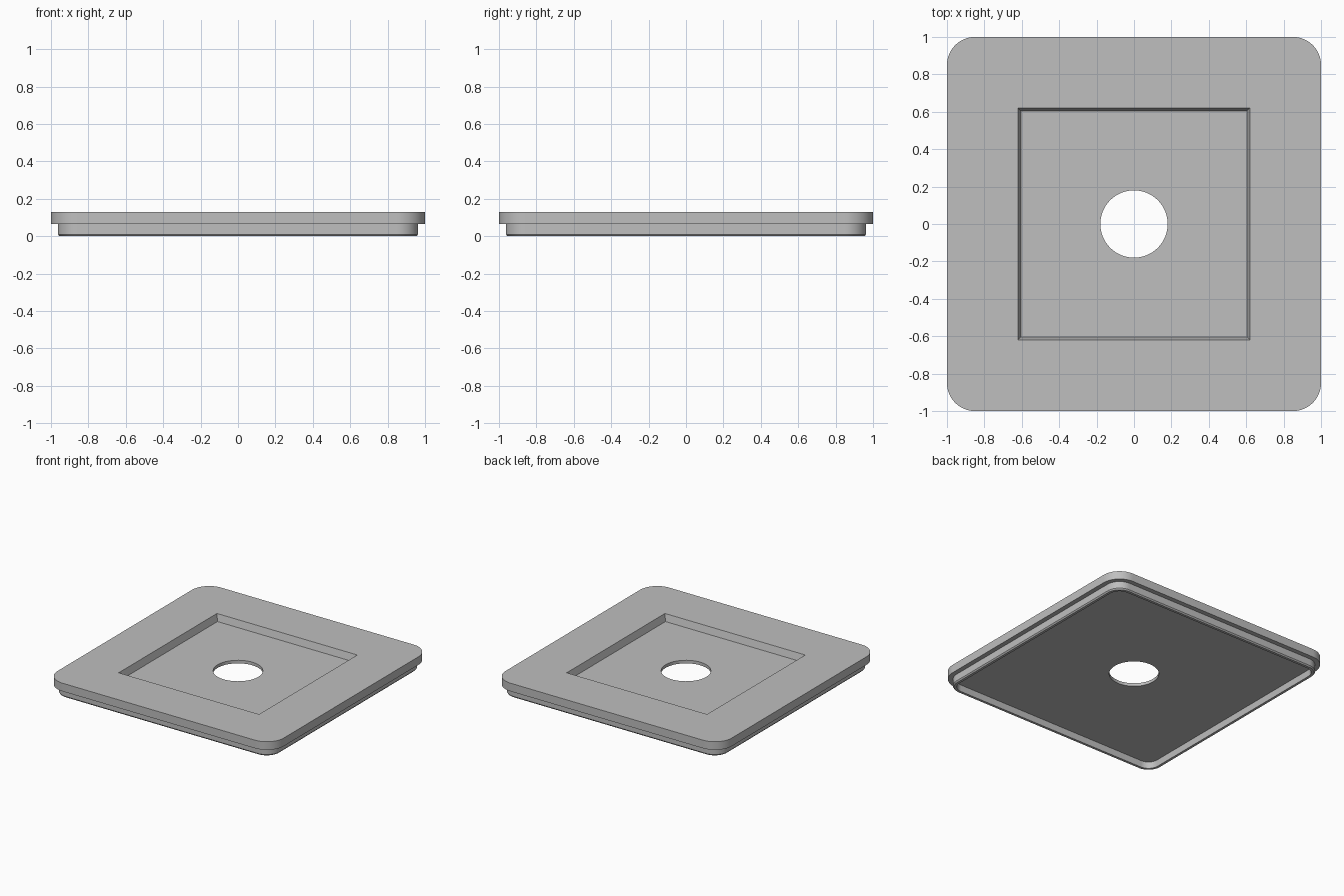
import bpy
import bmesh
from math import sin, cos, pi, radians

cube = bpy.data.objects.get("Cube")
if cube:
    bpy.data.objects.remove(cube, do_unlink=True)

grey = bpy.data.materials.new("plain_grey")
grey.use_nodes = True
colour = (0.52, 0.52, 0.52, 1)
grey.diffuse_color = colour
grey.node_tree.nodes["Principled BSDF"].inputs["Base Color"].default_value = colour

STEPS = 16  # segments in each corner arc


def ring(bm, half, radius, z):
    """Square outline with rounded corners: radius 0 is sharp, radius = half is a circle."""
    verts = []
    for corner in range(4):
        middle = corner * pi / 2 + pi / 4
        sx = 1 if cos(middle) > 0 else -1
        sy = 1 if sin(middle) > 0 else -1
        for i in range(STEPS + 1):
            a = (corner + i / STEPS) * pi / 2
            verts.append(bm.verts.new((sx * (half - radius) + radius * cos(a),
                                       sy * (half - radius) + radius * sin(a), z)))
    return verts


# Closed cross-section: half width, corner radius, height
profile = [
    (0.18, 0.18, 0.075),    # hole, top edge
    (0.605, 0, 0.075),      # pocket floor
    (0.62, 0, 0.13),        # tapered pocket wall
    (1.0, 0.15, 0.13),      # top face
    (1.0, 0.15, 0.065),     # outer side
    (0.963, 0.113, 0.065),  # ledge
    (0.963, 0.113, 0.01),   # lower lip
    (0.955, 0.105, 0),      # lip chamfer
    (0.935, 0.085, 0),      # lip rim
    (0.93, 0.08, 0.05),     # underside recess
    (0.18, 0.18, 0.05),     # hole, lower edge
]

bm = bmesh.new()
rings = [ring(bm, *row) for row in profile]
for a, b in zip(rings, rings[1:] + rings[:1]):
    for i in range(len(a)):
        j = (i + 1) % len(a)
        bm.faces.new((a[i], a[j], b[j], b[i]))
bmesh.ops.remove_doubles(bm, verts=bm.verts, dist=0.0001)
bmesh.ops.recalc_face_normals(bm, faces=bm.faces)

mesh = bpy.data.meshes.new("cover_plate")
bm.to_mesh(mesh)
bm.free()
mesh.materials.append(grey)
plate = bpy.data.objects.new("cover_plate", mesh)
bpy.context.collection.objects.link(plate)

# Smooth corners and hole, sharp steps
bpy.ops.object.select_all(action='DESELECT')
plate.select_set(True)
bpy.context.view_layer.objects.active = plate
bpy.ops.object.shade_smooth_by_angle(angle=radians(30))
